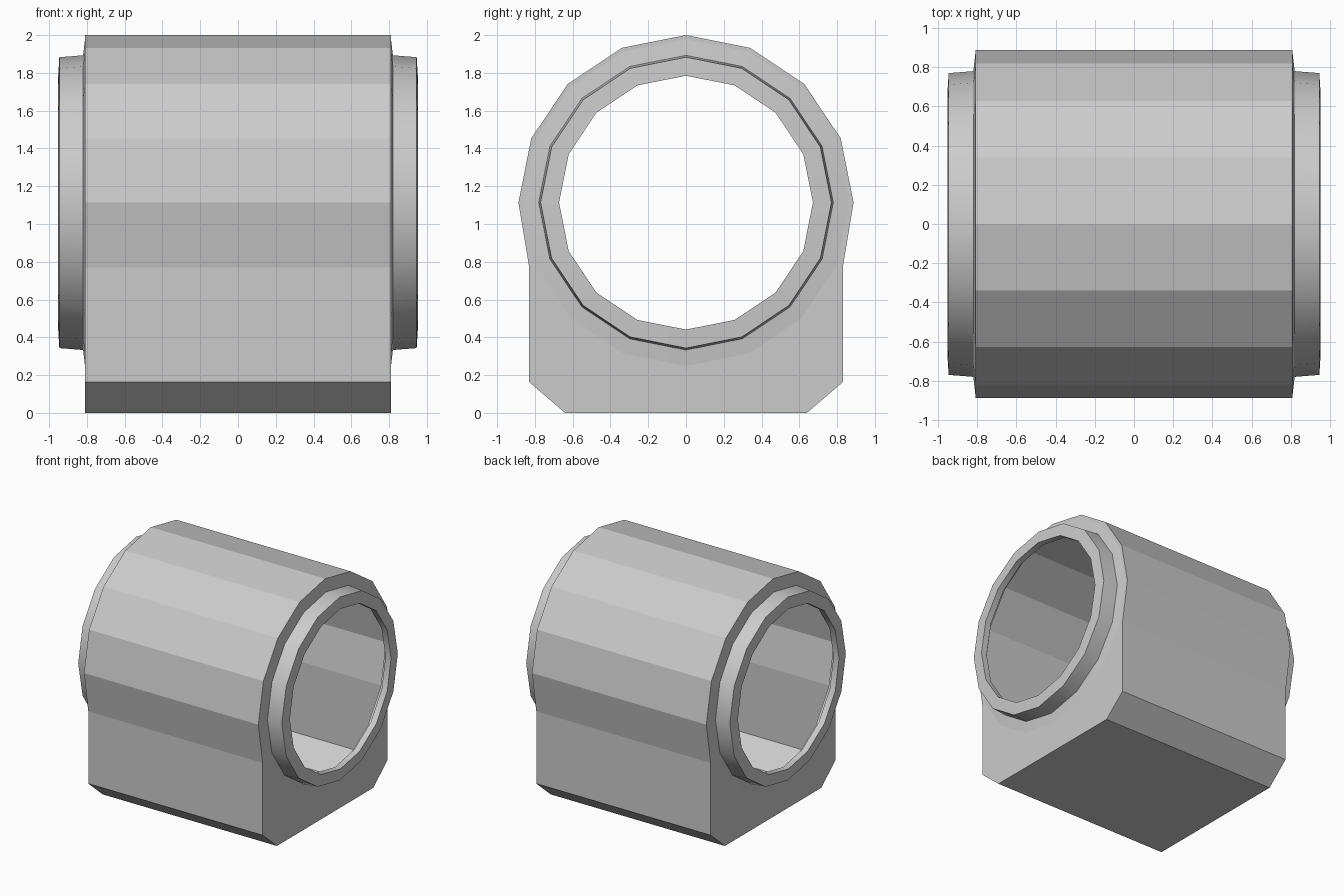
import bpy, bmesh, math

if "Cube" in bpy.data.objects:
    bpy.data.objects.remove(bpy.data.objects["Cube"])

N = 16                 # sides of every round part
CZ = 1.113             # height of the bore axis
END = 0.81             # half length of the main body
R_OUT, R_CAP = 0.887, 0.865


def ring_point(k, r):
    a = 2 * math.pi * k / N
    return r * math.cos(a), CZ + r * math.sin(a)


def finish(bm, name):
    mesh = bpy.data.meshes.new(name)
    bm.to_mesh(mesh)
    bm.free()
    obj = bpy.data.objects.new(name, mesh)
    bpy.context.collection.objects.link(obj)
    return obj


def loft(bm, loops):
    """Join successive closed loops of points with quads."""
    rows = [[bm.verts.new(p) for p in loop] for loop in loops]
    for a, b in zip(rows, rows[1:]):
        for i in range(len(a)):
            j = (i + 1) % len(a)
            bm.faces.new((a[i], a[j], b[j], b[i]))
    return rows


# Main body: hollow shell, half-round top on a chamfered block
outline = [ring_point(k, R_OUT) for k in range(N // 2 + 1)]
outline += [(-0.83, 0.77), (-0.83, 0.163), (-0.64, 0),
            (0.64, 0), (0.83, 0.163), (0.83, 0.77)]
bm = bmesh.new()
loft(bm, [[(x, y, z) for y, z in outline] for x in (-END, END)])

# End walls of the body, each with a round opening
for side in (-1, 1):
    hole = [bm.verts.new((side * END, *ring_point(k, R_CAP))) for k in range(N)]
    for k in range(N):
        bm.edges.new((hole[k - 1], hole[k]))
    edges = [e for e in bm.edges
             if all(abs(v.co.x - side * END) < 1e-4 for v in e.verts)]
    bmesh.ops.triangle_fill(bm, edges=edges, use_beauty=True,
                            normal=(side, 0, 0))
bmesh.ops.recalc_face_normals(bm, faces=bm.faces)
top = max(bm.faces, key=lambda f: f.calc_center_median().z)
if top.normal.z < 0:
    bmesh.ops.reverse_faces(bm, faces=bm.faces)
finish(bm, "hollow_body")

# End collars: tapered rim with a short lip turned into the hollow
profile = [(0.90, 0.672), (0.952, 0.672), (0.946, 0.77),
           (0.82, 0.78), (END, R_CAP)]
for side, name in ((-1, "left_collar"), (1, "right_collar")):
    bm = bmesh.new()
    loft(bm, [[(side * x, *ring_point(k, r)) for k in range(N)]
              for x, r in profile])
    bmesh.ops.recalc_face_normals(bm, faces=bm.faces)
    rim = max(bm.faces, key=lambda f: side * f.calc_center_median().x)
    if rim.normal.x * side < 0:
        bmesh.ops.reverse_faces(bm, faces=bm.faces)
    obj = finish(bm, name)
    bpy.ops.object.select_all(action='DESELECT')
    obj.select_set(True)
    bpy.context.view_layer.objects.active = obj
    bpy.ops.object.shade_smooth_by_angle(angle=math.radians(28))
